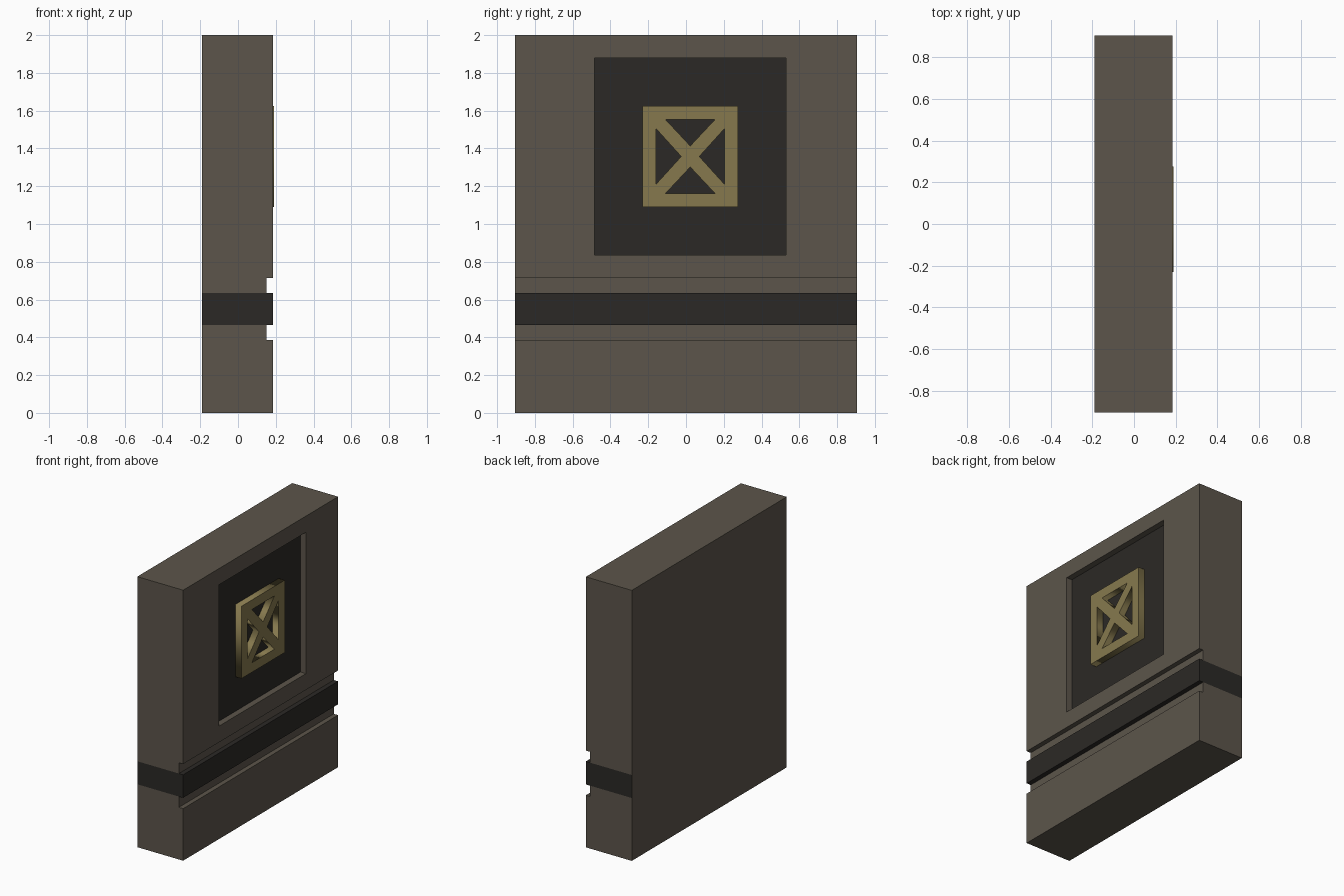
import bpy, bmesh
from math import radians
from mathutils import Vector

if "Cube" in bpy.data.objects:
    bpy.data.objects.remove(bpy.data.objects["Cube"])


def material(name, rgb):
    m = bpy.data.materials.new(name)
    m.diffuse_color = (*rgb, 1)
    m.use_nodes = True
    m.node_tree.nodes["Principled BSDF"].inputs["Base Color"].default_value = m.diffuse_color
    return m


stone = material("stone", (0.107, 0.091, 0.070))
dark = material("dark", (0.024, 0.022, 0.019))
brass = material("brass", (0.238, 0.191, 0.076))

# Slab: side profile (x, z) with two grooves, extruded across y
BACK, FACE, GROOVE, FLOOR, HALF = -0.19, 0.185, 0.15, 0.14, 0.905
BAND = (0.465, 0.635)
profile = [(BACK, 0), (FACE, 0), (FACE, 0.385), (GROOVE, 0.385),
           (GROOVE, BAND[0]), (FACE, BAND[0]), (FACE, BAND[1]), (GROOVE, BAND[1]),
           (GROOVE, 0.715), (FACE, 0.715), (FACE, 2), (BACK, 2)]
bm = bmesh.new()
end = bm.faces.new([bm.verts.new((x, -HALF, z)) for x, z in profile])
ext = bmesh.ops.extrude_face_region(bm, geom=[end], use_keep_orig=True)
bmesh.ops.translate(bm, vec=(0, 2 * HALF, 0),
                    verts=[g for g in ext["geom"] if isinstance(g, bmesh.types.BMVert)])
bmesh.ops.recalc_face_normals(bm, faces=bm.faces[:])


def cut(faces, co, normal):
    geom = set(faces)
    for f in faces:
        geom.update(f.edges, f.verts)
    bmesh.ops.bisect_plane(bm, geom=list(geom), plane_co=co, plane_no=normal, dist=1e-5)


# Dark band: split the slab at the band edges, colour all but the back
for z in BAND:
    cut(bm.faces[:], (0, 0, z), (0, 0, 1))
bm.normal_update()
for f in bm.faces:
    z = f.calc_center_median().z
    if BAND[0] - 1e-4 < z < BAND[1] + 1e-4 and f.normal.x > -0.5:
        f.material_index = 1

# Recessed dark panel in the upper face
Y0, Y1, Z0, Z1 = -0.485, 0.53, 0.835, 1.88


def upper_face():
    return [f for f in bm.faces if f.normal.x > 0.9 and f.calc_center_median().z > 0.72]


for co, no in (((0, Y0, 0), (0, 1, 0)), ((0, Y1, 0), (0, 1, 0)),
               ((0, 0, Z0), (0, 0, 1)), ((0, 0, Z1), (0, 0, 1))):
    cut(upper_face(), co, no)
    bm.normal_update()
middle = Vector((FACE, (Y0 + Y1) / 2, (Z0 + Z1) / 2))
panel = min(upper_face(), key=lambda f: (f.calc_center_median() - middle).length)
bmesh.ops.inset_region(bm, faces=[panel], thickness=0, use_even_offset=True)
bmesh.ops.translate(bm, verts=panel.verts[:], vec=(FLOOR - FACE, 0, 0))
panel.material_index = 1
bmesh.ops.recalc_face_normals(bm, faces=bm.faces[:])

mesh = bpy.data.meshes.new("slab")
bm.to_mesh(mesh)
bm.free()
mesh.materials.append(stone)
mesh.materials.append(dark)
bpy.context.collection.objects.link(bpy.data.objects.new("slab", mesh))

# Crossed square frame: filled outline with four triangular openings
curve = bpy.data.curves.new("cross_frame", 'CURVE')
curve.dimensions = '2D'
curve.fill_mode = 'BOTH'
curve.extrude = 0.025
outlines = [[(-0.2525, -0.2675), (0.2525, -0.2675), (0.2525, 0.2675), (-0.2525, 0.2675)]]
for s in (-1, 1):
    outlines.append([(-0.132, s * 0.197), (0.132, s * 0.197), (0, s * 0.056)])
    outlines.append([(s * 0.182, -0.148), (s * 0.182, 0.148), (s * 0.048, 0)])
for pts in outlines:
    sp = curve.splines.new('POLY')
    sp.points.add(len(pts) - 1)
    for p, (x, y) in zip(sp.points, pts):
        p.co = (x, y, 0, 1)
    sp.use_cyclic_u = True
curve.materials.append(brass)
frame = bpy.data.objects.new("cross_frame", curve)
frame.location = (0.165, 0.0225, 1.3575)
frame.rotation_euler = (radians(90), 0, radians(90))
bpy.context.collection.objects.link(frame)
bpy.context.view_layer.objects.active = frame
frame.select_set(True)
bpy.ops.object.convert(target='MESH')
